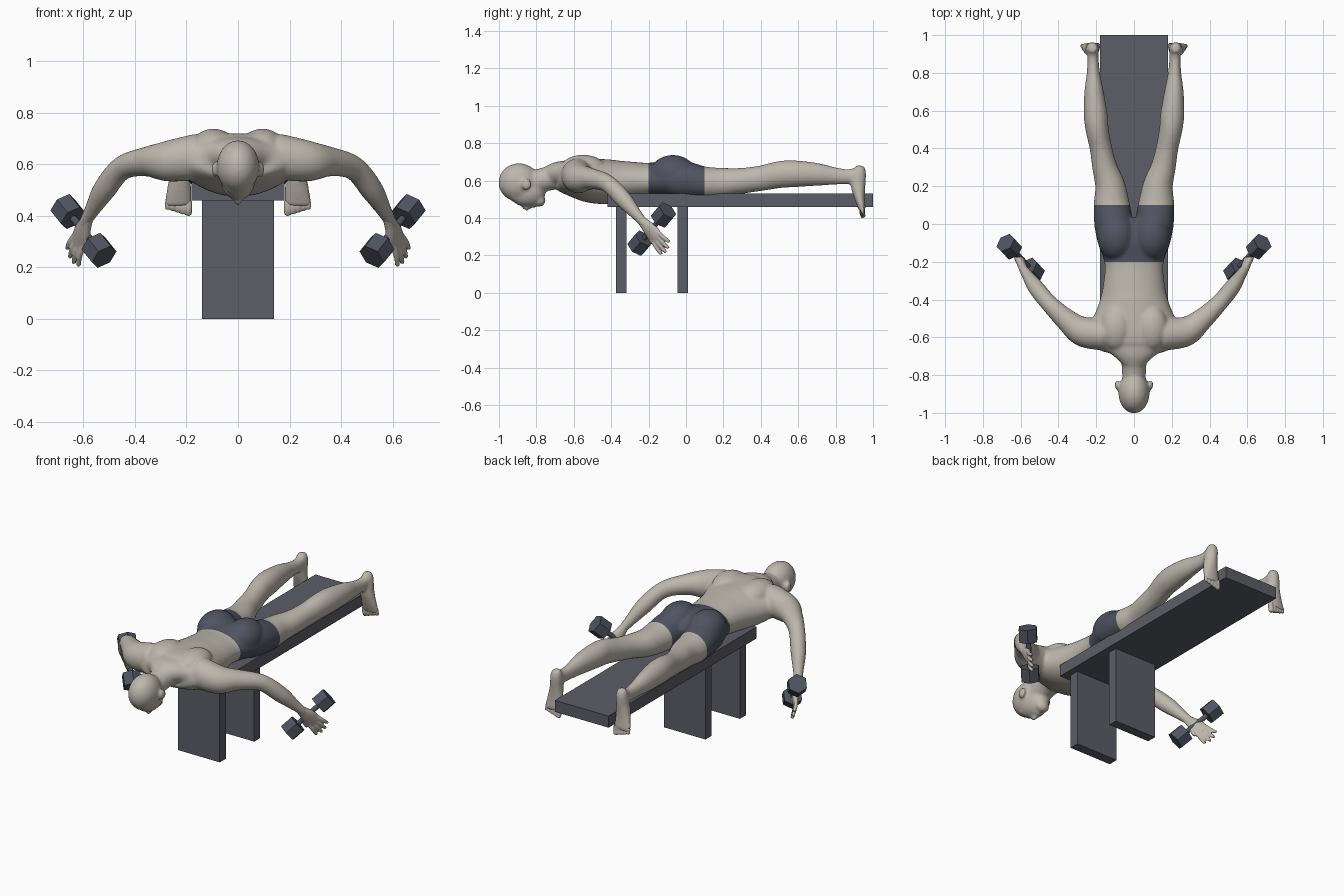
import bpy, bmesh, math
from mathutils import Vector, Matrix

cube = bpy.data.objects.get("Cube")
if cube:
    bpy.data.objects.remove(cube, do_unlink=True)


def material(name, rgb):
    m = bpy.data.materials.new(name)
    m.use_nodes = True
    m.diffuse_color = (*rgb, 1)
    node = next(n for n in m.node_tree.nodes if n.type == 'BSDF_PRINCIPLED')
    node.inputs["Base Color"].default_value = (*rgb, 1)
    node.inputs["Roughness"].default_value = 0.7
    return m


SKIN = material("warm grey skin", (0.51, 0.475, 0.415))
DARK = material("dark slate", (0.08, 0.088, 0.12))
BENCH = material("bench grey", (0.107, 0.109, 0.136))
X, Z = Vector((1, 0, 0)), Vector((0, 0, 1))


def make_object(name, bm, *mats):
    me = bpy.data.meshes.new(name)
    bm.to_mesh(me)
    bm.free()
    ob = bpy.data.objects.new(name, me)
    bpy.context.collection.objects.link(ob)
    for m in mats:
        me.materials.append(m)
    return ob


def box(name, x, y0, y1, z0, z1, mat):
    bm = bmesh.new()
    size = Matrix.Diagonal((2 * x, y1 - y0, z1 - z0, 1))
    bmesh.ops.create_cube(bm, size=1, matrix=Matrix.Translation((0, (y0 + y1) / 2, (z0 + z1) / 2)) @ size)
    return make_object(name, bm, mat)


def spline(rows, steps=5):
    """Smooth curve through rows of (x, y, z, wide radius, thin radius)."""
    pts = [rows[0]] + list(rows) + [rows[-1]]
    out = []
    for p, q, r, s in zip(pts, pts[1:], pts[2:], pts[3:]):
        for i in range(steps):
            t = i / steps
            out.append([b + t * (c - a) / 2 + t * t * (a - 2.5 * b + 2 * c - d / 2)
                        + t ** 3 * (1.5 * (b - c) + (d - a) / 2) for a, b, c, d in zip(p, q, r, s)])
    return out + [list(rows[-1])]


def tube(bm, rows, wide, n=24):
    """Loft of ellipses whose wide axis follows the given direction."""
    rows = spline(rows)
    pos = [Vector(r[:3]) for r in rows]
    rings = []
    for i, r in enumerate(rows):
        t = (pos[min(i + 1, len(pos) - 1)] - pos[max(i - 1, 0)]).normalized()
        side = (wide - t * wide.dot(t)).normalized()
        thin = t.cross(side)
        rings.append([bm.verts.new(pos[i] + side * r[3] * math.cos(k * math.tau / n)
                                   + thin * r[4] * math.sin(k * math.tau / n)) for k in range(n)])
    for a, b in zip(rings, rings[1:]):
        for k in range(n):
            bm.faces.new((a[k], a[(k + 1) % n], b[(k + 1) % n], b[k]))
    bm.faces.new(rings[0])
    bm.faces.new(rings[-1][::-1])


def loft_y(bm, rows):
    """Loft along y from (y, centre x, half width, bottom, top)."""
    tube(bm, [(x, y, (b + t) / 2, w, (t - b) / 2) for y, x, w, b, t in rows], X, 36)


def ball(bm, centre, radii):
    bmesh.ops.create_uvsphere(bm, u_segments=24, v_segments=16, radius=1,
                              matrix=Matrix.Translation(centre) @ Matrix.Diagonal((*radii, 1)))


def mirror_x(bm):
    bmesh.ops.recalc_face_normals(bm, faces=bm.faces[:])
    copy = bmesh.ops.duplicate(bm, geom=bm.verts[:] + bm.edges[:] + bm.faces[:])["geom"]
    for v in copy:
        if isinstance(v, bmesh.types.BMVert):
            v.co.x *= -1
    bmesh.ops.reverse_faces(bm, faces=[f for f in copy if isinstance(f, bmesh.types.BMFace)])


def fuse(name, bm, voxel, rounds, *mats):
    """Melt overlapping forms into one smooth surface."""
    bmesh.ops.recalc_face_normals(bm, faces=bm.faces[:])
    ob = make_object(name, bm, *mats)
    remesh = ob.modifiers.new("fuse", 'REMESH')
    remesh.mode = 'VOXEL'
    remesh.voxel_size = voxel
    soft = ob.modifiers.new("soften", 'SMOOTH')
    soft.factor = 0.5
    soft.iterations = rounds
    dg = bpy.context.evaluated_depsgraph_get()
    baked = bpy.data.meshes.new_from_object(ob.evaluated_get(dg))
    ob.modifiers.clear()
    ob.data = baked
    baked.shade_smooth()
    return ob


# Bench
box("bench_top", 0.18, -0.42, 1.0, 0.46, 0.53, BENCH)
box("bench_front_leg", 0.14, -0.375, -0.317, 0, 0.46, BENCH)
box("bench_rear_leg", 0.14, -0.045, 0.012, 0, 0.46, BENCH)

# Paired body forms: leg, foot, arm, buttock, shoulder blade, ear
bm = bmesh.new()
loft_y(bm, [(-0.08, 0.1, 0.095, 0.51, 0.69), (0.0, 0.108, 0.102, 0.5, 0.7),
            (0.1, 0.118, 0.096, 0.5, 0.675), (0.2, 0.126, 0.08, 0.51, 0.668),
            (0.3, 0.155, 0.066, 0.53, 0.668), (0.4, 0.175, 0.059, 0.545, 0.68),
            (0.5, 0.195, 0.061, 0.56, 0.704), (0.58, 0.203, 0.063, 0.565, 0.708),
            (0.7, 0.212, 0.051, 0.572, 0.694), (0.8, 0.215, 0.035, 0.578, 0.67),
            (0.87, 0.217, 0.03, 0.582, 0.662), (0.94, 0.22, 0.03, 0.6, 0.675)])
tube(bm, [(0.22, 0.93, 0.68, 0.022, 0.022), (0.22, 0.928, 0.645, 0.034, 0.035),
          (0.223, 0.92, 0.58, 0.038, 0.04), (0.228, 0.928, 0.51, 0.047, 0.029),
          (0.232, 0.94, 0.455, 0.053, 0.02), (0.232, 0.942, 0.438, 0.05, 0.017)], X)
tube(bm, [(0.15, -0.585, 0.63, 0.09, 0.085), (0.27, -0.57, 0.612, 0.08, 0.08),
          (0.355, -0.51, 0.61, 0.058, 0.06), (0.45, -0.42, 0.585, 0.047, 0.046),
          (0.52, -0.335, 0.5, 0.046, 0.043), (0.565, -0.27, 0.425, 0.032, 0.03),
          (0.588, -0.235, 0.385, 0.026, 0.024), (0.6, -0.212, 0.36, 0.026, 0.02)], Z)
ball(bm, (0.093, -0.07, 0.635), (0.102, 0.125, 0.102))
ball(bm, (0.095, -0.55, 0.668), (0.085, 0.12, 0.07))
ball(bm, (0.09, -0.852, 0.58), (0.012, 0.026, 0.032))
mirror_x(bm)

# Central body forms: torso, neck, head
loft_y(bm, [(-0.74, 0, 0.062, 0.56, 0.675), (-0.69, 0, 0.12, 0.565, 0.7),
            (-0.65, 0, 0.21, 0.535, 0.715), (-0.58, 0, 0.25, 0.505, 0.722),
            (-0.5, 0, 0.218, 0.48, 0.718), (-0.4, 0, 0.18, 0.475, 0.712),
            (-0.3, 0, 0.16, 0.495, 0.702), (-0.2, 0, 0.157, 0.505, 0.695),
            (-0.1, 0, 0.192, 0.5, 0.705), (-0.02, 0, 0.2, 0.5, 0.68), (0.02, 0, 0.15, 0.52, 0.64)])
tube(bm, [(0, -0.86, 0.58, 0.06, 0.065), (0, -0.78, 0.6, 0.064, 0.064),
          (0, -0.72, 0.615, 0.07, 0.066), (0, -0.66, 0.63, 0.1, 0.07)], X)
ball(bm, (0, -0.893, 0.59), (0.083, 0.11, 0.103))
ball(bm, (0, -0.85, 0.54), (0.067, 0.1, 0.08))
ball(bm, (0, -0.783, 0.492), (0.04, 0.032, 0.032))
ball(bm, (0, -0.852, 0.462), (0.014, 0.026, 0.024))
ball(bm, (0, -0.815, 0.468), (0.026, 0.014, 0.014))
ball(bm, (0, -0.915, 0.505), (0.05, 0.018, 0.02))
body = fuse("body", bm, 0.008, 10, SKIN, DARK)

# Shorts: cut clean hems and colour the faces between them
WAIST, HEM = -0.2, 0.1
bm = bmesh.new()
bm.from_mesh(body.data)
for y in (WAIST, HEM):
    bmesh.ops.bisect_plane(bm, geom=bm.verts[:] + bm.edges[:] + bm.faces[:],
                           plane_co=(0, y, 0), plane_no=(0, 1, 0))
for f in bm.faces:
    c = f.calc_center_median()
    f.material_index = int(WAIST < c.y < HEM and abs(c.x) < 0.3)
bm.to_mesh(body.data)
bm.free()

# Hands with spread fingers
grip = Vector((0.12, 0.125, 0.15)).normalized()
reach = Vector((0.27, 0.62, -0.74)).normalized()
bm = bmesh.new()
tube(bm, [(0.58, -0.25, 0.4, 0.023, 0.021), (0.592, -0.222, 0.37, 0.03, 0.022),
          (0.605, -0.19, 0.335, 0.042, 0.022), (0.62, -0.158, 0.297, 0.042, 0.016),
          (0.624, -0.15, 0.287, 0.036, 0.013)], grip)
for k, length in zip((-1.5, -0.5, 0.5, 1.5), (0.08, 0.092, 0.088, 0.07)):
    root = Vector((0.617, -0.165, 0.305)) + grip * 0.02 * k
    tip = root + reach * (length + 0.015) + grip * 0.01 * k
    mid = (root + tip) / 2 - grip.cross(reach) * 0.006
    tube(bm, [(*root, 0.012, 0.012), (*mid, 0.0115, 0.0115), (*tip, 0.009, 0.009)], grip, 12)
tube(bm, [(0.59, -0.212, 0.345, 0.016, 0.016), (0.583, -0.198, 0.3, 0.013, 0.013),
          (0.588, -0.18, 0.262, 0.009, 0.009)], grip, 12)
mirror_x(bm)
fuse("hands", bm, 0.005, 3, SKIN)

# Toes, largest on the inner side
bm = bmesh.new()
for i in range(5):
    x, r = 0.192 + 0.0205 * i, 0.015 - 0.0012 * i
    tube(bm, [(x, 0.942, 0.46, r, r), (x, 0.943, 0.425 + 0.003 * i, r, r),
              (x, 0.95, 0.402 + 0.006 * i, r * 0.8, r * 0.8)], X, 12)
mirror_x(bm)
fuse("toes", bm, 0.005, 3, SKIN)

# Dumbbells: round handle with a six-sided weight at each end
for side, word in ((1, "left"), (-1, "right")):
    axis = Vector((grip.x * side, grip.y, grip.z))
    middle = Vector((0.6 * side, -0.183, 0.341))
    turn = axis.to_track_quat('Z', 'Y').to_matrix().to_4x4()
    bm = bmesh.new()
    for offset, radius, depth, n in ((0, 0.014, 0.2, 16), (0.115, 0.056, 0.078, 6), (-0.115, 0.056, 0.078, 6)):
        bmesh.ops.create_cone(bm, cap_ends=True, segments=n, radius1=radius, radius2=radius, depth=depth,
                              matrix=Matrix.Translation(middle + axis * offset) @ turn)
    make_object(word + "_dumbbell", bm, DARK)
